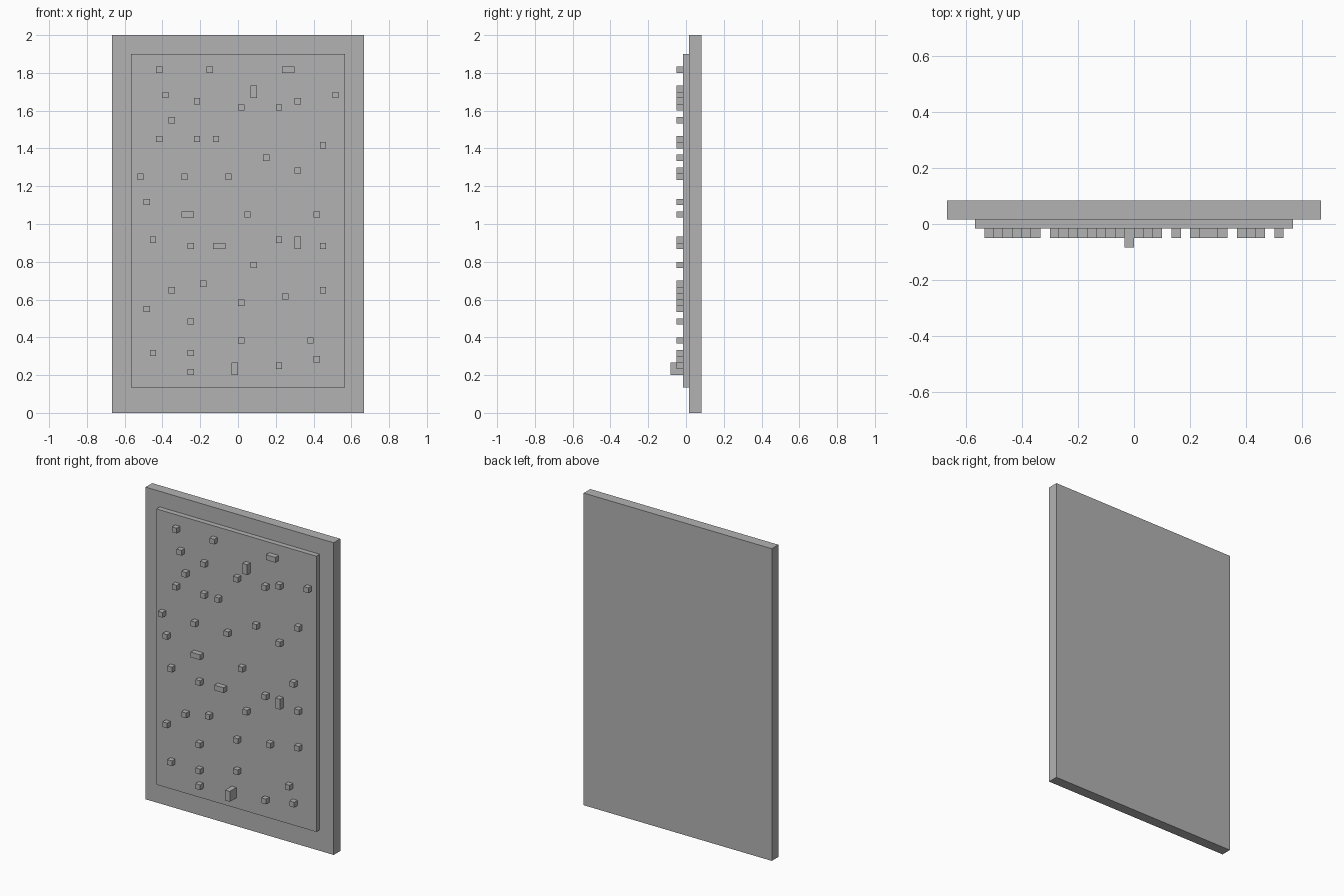
import bpy
import bmesh
from mathutils import Matrix, Vector

default_cube = bpy.data.objects.get("Cube")
if default_cube:
    bpy.data.objects.remove(default_cube, do_unlink=True)

# All parts sit on one square grid
UNIT = 1 / 30

# Single flat grey
grey = bpy.data.materials.new("plain_grey")
grey.use_nodes = True
colour = (0.45, 0.45, 0.45, 1)
grey.diffuse_color = colour
shader = next(n for n in grey.node_tree.nodes if n.type == "BSDF_PRINCIPLED")
shader.inputs["Base Color"].default_value = colour


def add_box(bm, low, high):
    """Add a box between two corners given in grid units."""
    low, high = Vector(low) * UNIT, Vector(high) * UNIT
    size = Matrix.Diagonal((*(high - low), 1))
    bmesh.ops.create_cube(bm, size=1, matrix=Matrix.Translation((low + high) / 2) @ size)


def make_part(name, boxes):
    """Make one object from a list of box corner pairs."""
    bm = bmesh.new()
    for low, high in boxes:
        add_box(bm, low, high)
    mesh = bpy.data.meshes.new(name)
    bm.to_mesh(mesh)
    bm.free()
    mesh.materials.append(grey)
    part = bpy.data.objects.new(name, mesh)
    bpy.context.collection.objects.link(part)
    return part


def peg(column, row, width=1, height=1, depth=1):
    """Corners of a peg standing forward from the panel face."""
    return ((column, PANEL_FRONT - depth, row),
            (column + width, PANEL_FRONT, row + height))


# Backing slab and raised front panel
SLAB_FRONT, PANEL_FRONT = 0.5, -0.5
make_part("backing_slab", [((-20, SLAB_FRONT, 0), (20, 2.5, 60))])
make_part("front_panel", [((-17, PANEL_FRONT, 4), (17, SLAB_FRONT, 57))])

# Small square pegs: grid row, then the columns filled in it
peg_rows = {
    54: (-13, -5), 50: (-12, 15), 49: (-7, 9), 48: (0, 6), 46: (-11,),
    43: (-13, -7, -4), 42: (13,), 40: (4,), 38: (9,), 37: (-16, -9, -2),
    33: (-15,), 31: (1, 12), 27: (-14, 6), 26: (-8, 13), 23: (2,),
    20: (-6,), 19: (-11, 13), 18: (7,), 17: (0,), 16: (-15,), 14: (-8,),
    11: (0, 11), 9: (-14, -8), 8: (12,), 7: (6,), 6: (-8,),
}
make_part("square_pegs", [peg(column, row)
                          for row, columns in peg_rows.items()
                          for column in columns])

# Double-length pegs and the one deep knob near the bottom
make_part("wide_pegs", [peg(column, row, width=2)
                        for column, row in ((7, 54), (-9, 31), (-4, 26))])
make_part("tall_pegs", [peg(column, row, height=2)
                        for column, row in ((2, 50), (9, 26))])
make_part("deep_knob", [peg(-1, 6, height=2, depth=2)])
